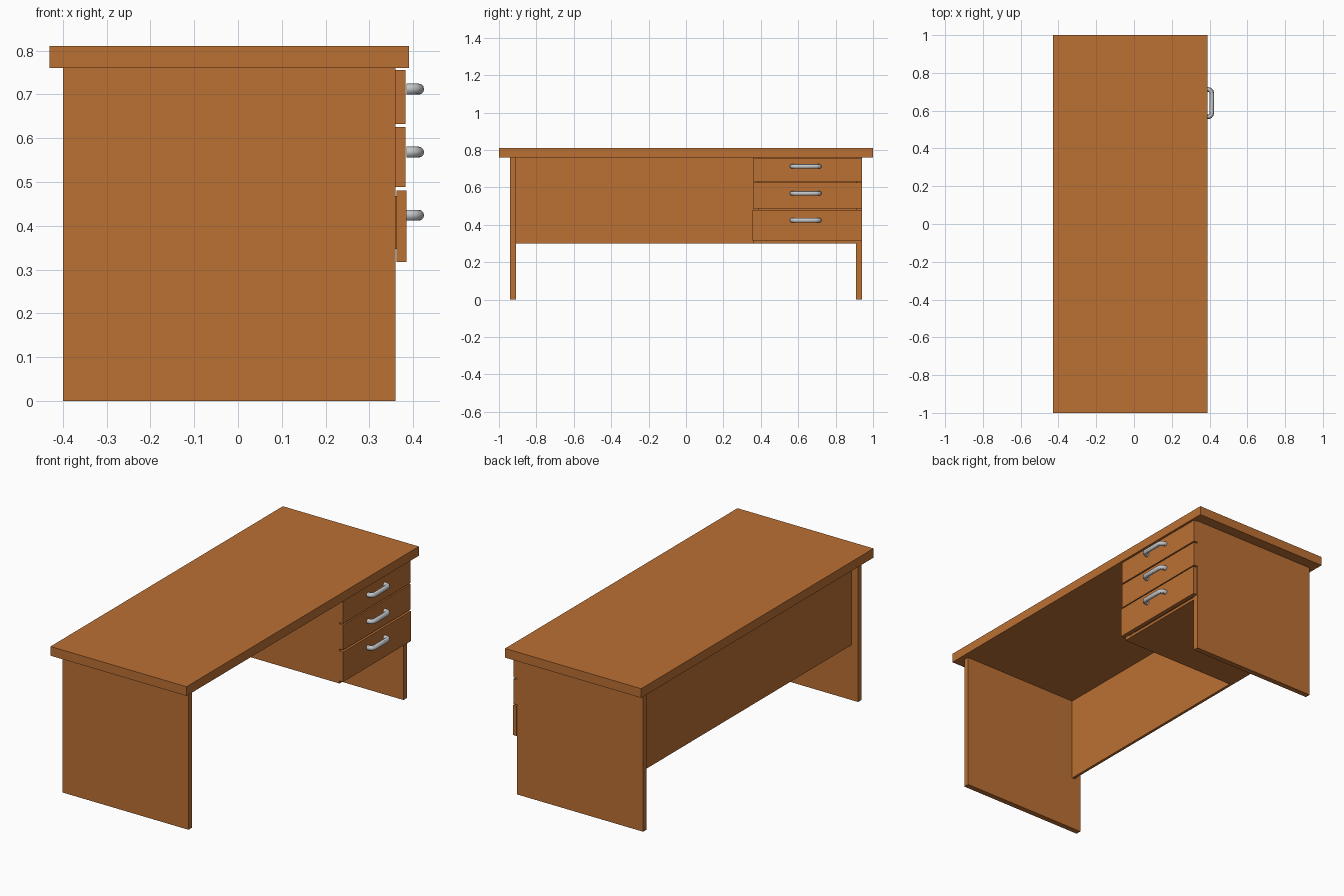
import bpy

if "Cube" in bpy.data.objects:
    bpy.data.objects.remove(bpy.data.objects["Cube"])


def material(name, colour):
    m = bpy.data.materials.new(name)
    m.diffuse_color = (*colour, 1.0)
    m.use_nodes = True
    m.node_tree.nodes["Principled BSDF"].inputs["Base Color"].default_value = m.diffuse_color
    return m


wood = material("warm_wood", (0.50, 0.162, 0.033))
metal = material("brushed_metal", (0.56, 0.57, 0.58))


def board(name, x, y, z):
    """Flat board given as (min, max) on each axis."""
    bpy.ops.mesh.primitive_cube_add(
        size=1, location=[(a + b) / 2 for a, b in (x, y, z)])
    ob = bpy.context.object
    ob.name = name
    ob.scale = [b - a for a, b in (x, y, z)]
    bpy.ops.object.transform_apply(location=False, rotation=False, scale=True)
    ob.data.materials.append(wood)
    return ob


def handle(name, y, z):
    """Bent round bar: short arms joined by a straight grip."""
    curve = bpy.data.curves.new(name, 'CURVE')
    curve.dimensions = '3D'
    curve.bevel_depth = 0.0125
    curve.bevel_resolution = 4
    curve.use_fill_caps = True
    half = [(0.385, 0.072), (0.395, 0.072), (0.403, 0.069),
            (0.409, 0.062), (0.4125, 0.052)]
    path = [(px, y - d) for px, d in half] + [(px, y + d) for px, d in reversed(half)]
    sp = curve.splines.new('POLY')
    sp.points.add(len(path) - 1)
    for p, (px, py) in zip(sp.points, path):
        p.co = (px, py, z, 1)
    ob = bpy.data.objects.new(name, curve)
    bpy.context.collection.objects.link(ob)
    bpy.ops.object.select_all(action='DESELECT')
    ob.select_set(True)
    bpy.context.view_layer.objects.active = ob
    bpy.ops.object.convert(target='MESH')
    ob = bpy.context.object
    ob.name = name
    ob.data.materials.clear()
    ob.data.materials.append(metal)
    bpy.ops.object.shade_smooth_by_angle()


# Desk frame
board("desk_top", (-0.43, 0.39), (-1, 1), (0.76, 0.81))
board("left_leg_panel", (-0.40, 0.36), (-0.94, -0.91), (0, 0.76))
board("right_leg_panel", (-0.40, 0.36), (0.91, 0.94), (0, 0.76))
board("modesty_panel", (-0.36, -0.345), (-0.91, 0.91), (0.30, 0.76))

# Drawer cabinet
board("cabinet_side", (-0.345, 0.36), (0.36, 0.39), (0.30, 0.76))
board("cabinet_floor", (-0.345, 0.36), (0.39, 0.91), (0.30, 0.315))

# Drawers: front x range, front y start, front z range, handle height
drawers = [
    ("upper", (0.36, 0.382), 0.36, (0.632, 0.756), 0.712),
    ("middle", (0.36, 0.382), 0.36, (0.488, 0.625), 0.568),
    ("lower", (0.362, 0.385), 0.355, (0.317, 0.480), 0.424),
]
for name, fx, y0, fz, hz in drawers:
    board(name + "_drawer_front", fx, (y0, 0.94), fz)
    z = (fz[0] + 0.03, fz[1] - 0.012)
    # Open box behind the front
    board(name + "_drawer_base", (-0.30, fx[0]), (0.40, 0.90), (z[0], z[0] + 0.01))
    board(name + "_drawer_back", (-0.30, -0.285), (0.40, 0.90), z)
    board(name + "_drawer_inner_side", (-0.30, fx[0]), (0.40, 0.415), z)
    board(name + "_drawer_outer_side", (-0.30, fx[0]), (0.885, 0.90), z)
    handle(name + "_drawer_handle", 0.64, hz)
